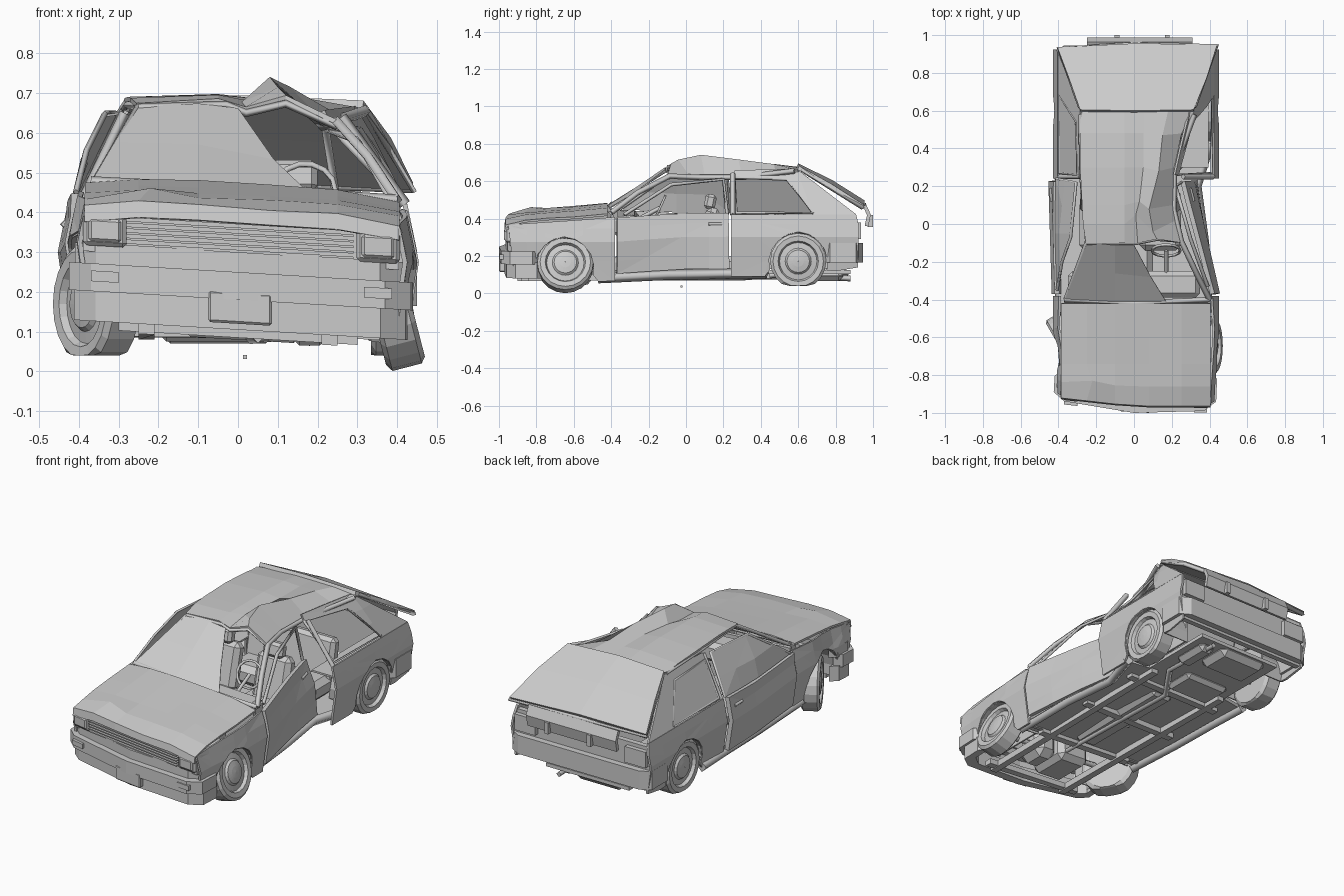
import bpy, bmesh, math, random
from mathutils import Vector, Matrix
random.seed(4)

def clamp(t):
    return max(0.0, min(1.0, t))

# Crash twist: the nose is rolled and its left corner is pushed back
def twist(p):
    x, y, z = p
    return Vector((x, y + 0.045 * clamp(-x / 0.4) * clamp((-y - 0.75) / 0.2), z - 0.06 * x * clamp(-y / 0.4)))

def finish(name, bm, thick=0, bent=True):
    for v in bm.verts:
        v.co = twist(v.co) if bent else v.co
    bmesh.ops.recalc_face_normals(bm, faces=bm.faces)
    me = bpy.data.meshes.new(name)
    bm.to_mesh(me)
    bm.free()
    ob = bpy.data.objects.new(name, me)
    bpy.context.collection.objects.link(ob)
    if thick:
        m = ob.modifiers.new("thickness", 'SOLIDIFY')
        m.thickness, m.offset = thick, 0

def sheet(name, rows, thick=0.012, bent=True, closed=False):
    bm = bmesh.new()
    g = [[bm.verts.new(p) for p in r] for r in rows]
    for a, b in zip(g, g[1:]):
        for i in range(len(a) - (not closed)):
            j = (i + 1) % len(a)
            bm.faces.new((a[i], a[j], b[j], b[i]))
    finish(name, bm, thick, bent)

def slab(name, outline, z0, z1):
    bm = bmesh.new()
    lo, hi = ([bm.verts.new((x, y, z)) for x, y in outline] for z in (z0, z1))
    bm.faces.new(lo), bm.faces.new(hi)
    for i in range(len(lo)):
        bm.faces.new((lo[i - 1], lo[i], hi[i], hi[i - 1]))
    finish(name, bm)

def box(name, x0, x1, y0, y1, z0, z1, bevel=0, tilt=0):
    bm = bmesh.new()
    bmesh.ops.create_cube(bm, size=1)
    bmesh.ops.scale(bm, vec=(x1 - x0, y1 - y0, z1 - z0), verts=bm.verts)
    if bevel:
        bmesh.ops.bevel(bm, geom=bm.edges[:], offset=bevel, segments=1, affect='EDGES')
    bm.transform(Matrix.Translation(((x0 + x1) / 2, (y0 + y1) / 2, (z0 + z1) / 2)) @ Matrix.Rotation(tilt, 4, 'X'))
    finish(name, bm)

def bar(name, pts, r, cyclic=False):
    cu = bpy.data.curves.new(name, 'CURVE')
    cu.dimensions, cu.bevel_depth, cu.bevel_resolution, cu.use_fill_caps = '3D', r, 0, True
    sp = cu.splines.new('POLY')
    sp.points.add(len(pts) - 1)
    sp.use_cyclic_u = cyclic
    for q, p in zip(sp.points, pts):
        q.co = (*twist(p), 1)
    bpy.context.collection.objects.link(bpy.data.objects.new(name, cu))

# Body width at a height, with the tumblehome above the belt line
def width(s, y, z):
    w = 0.395 + clamp((z - 0.1) / 0.2) * 0.03 - clamp((z - 0.3) / 0.12) * 0.025
    w -= max(0, z - 0.42) * 0.5 + 0.025 * clamp((-y - 0.6) / 0.3)
    return w + (0.02 if s > 0 else -0.002)

def shell(s, y, z):
    x = width(s, y, z)
    if s > 0:  # crushed right rear upper body
        x -= 0.09 * clamp((z - 0.42) / 0.2) * clamp((0.62 - y) / 0.35)
    elif y < -0.5:  # wrinkled left fender
        x -= 0.025 * math.exp(-((y + 0.7) / 0.07) ** 2)
    return s * x

def door_x(s, y, z):
    t = clamp((y + 0.38) / 0.6)
    if s > 0:  # right door folded into the cabin
        return width(s, y, z) - t * (0.09 + 0.07 * clamp((z - 0.1) / 0.3))
    return -(width(s, y, z) + 0.018 * t + 0.04 * clamp((z - 0.38) / 0.15) * clamp((0.26 - y) / 0.3))

def panel(name, outline, fx, s, thick=0.012, ys=(), zs=(0.2, 0.3, 0.37)):
    bm = bmesh.new()
    f = bm.faces.new([bm.verts.new((0, y, z)) for y, z in outline])
    f.normal_update()
    bmesh.ops.triangulate(bm, faces=[f])
    for co, no in [((0, y, 0), (0, 1, 0)) for y in ys] + [((0, 0, z), (0, 0, 1)) for z in zs]:
        bmesh.ops.bisect_plane(bm, geom=bm.verts[:] + bm.edges[:] + bm.faces[:], plane_co=co, plane_no=no)
    for v in bm.verts:
        v.co.x = fx(s, v.co.y, v.co.z)
    finish(name, bm, thick)

def arch(cy, r=0.16):
    return [(cy + r * math.cos(math.radians(a)), 0.165 + r * math.sin(math.radians(a))) for a in range(-15, 196, 21)]

# Body sides: fenders, quarters, pillars, doors and wheel wells on both sides
QUARTER_GLASS = [(0.27, 0.43), (0.26, 0.62), (0.54, 0.61), (0.68, 0.43)]
for s, n in ((1, "right"), (-1, "left")):
    panel(n + "_fender", [(-0.95, 0.39), (-0.38, 0.43), (-0.38, 0.09), (-0.47, 0.09)] + arch(-0.65) +
          [(-0.92, 0.13)], shell, s, ys=(-0.85, -0.75, -0.65, -0.55))
    panel(n + "_quarter", [(0.24, 0.09), (0.24, 0.42), (0.91, 0.42), (0.925, 0.36), (0.92, 0.14), (0.80, 0.12)]
          + arch(0.6) + [(0.42, 0.09)], shell, s, ys=(0.4, 0.6, 0.8))
    panel(n + "_rear_pillar", [(0.68, 0.42), (0.54, 0.61), (0.26, 0.62), (0.26, 0.655), (0.59, 0.665), (0.91, 0.42)],
          shell, s, ys=(0.4, 0.5), zs=(0.5, 0.58))
    bar(n + "_rear_window_trim", [(shell(s, y, z), y, z) for y, z in QUARTER_GLASS], 0.009, True)
    box(n + "_side_trim", *sorted((s * 0.25, s * 0.395)), 0.3, 0.88, 0.325, 0.335)
    for cy in (-0.65, 0.6):
        sheet(n + "_wheel_well", [[(shell(s, y, z), y, z) for y, z in arch(cy)],
                                  [(s * 0.26, y, z) for y, z in arch(cy)]], 0.006)
        box(n + "_well_wall", s * 0.265 - 0.005, s * 0.265 + 0.005, cy - 0.155, cy + 0.155, 0.13, 0.32)
    panel(n + "_door", [(-0.37, 0.13), (-0.37, 0.425), (0.225, 0.425), (0.23, 0.13)], door_x, s, 0.025, ys=(-0.2, 0, 0.12))
    bar(n + "_door_handle", [(door_x(s, y, 0.37) + s * 0.012, y, 0.37) for y in (0.12, 0.19)], 0.01)
    k = s > 0
    bar(n + "_sill", [(s * 0.39, -0.47, 0.105), (s * (0.39 - 0.02 * k), -0.1, 0.105),
                      (s * (0.39 - 0.06 * k), 0.2, 0.105), (s * 0.40, 0.43, 0.105)], 0.028)

# Left glazing and the door frame leaning outwards
FRAME = [(-0.35, 0.43), (-0.07, 0.645), (0.22, 0.65), (0.24, 0.43)]
panel("left_door_glass", FRAME, door_x, -1, 0.006, ys=(-0.05, 0.1), zs=(0.53,))
bar("left_door_frame", [(door_x(-1, y, z), y, z) for y, z in FRAME[:1] + [(-0.2, 0.545)] + FRAME[1:]], 0.008)
panel("left_quarter_glass", QUARTER_GLASS, shell, -1, 0.006, zs=(0.53,))
for name, pts, r in (
    ("left_roof_rail", [(-0.365, -0.4, 0.45), (-0.25, -0.09, 0.665), (-0.28, 0.25, 0.67), (-0.285, 0.58, 0.66)], 0.01),
    ("left_door_post", [(-0.395, 0.25, 0.42), (-0.285, 0.25, 0.65)], 0.013),
    # Crushed right pillars and rail, headers
    ("right_roof_rail", [(0.40, -0.4, 0.455), (0.33, -0.26, 0.55), (0.25, -0.09, 0.63), (0.21, 0.08, 0.62),
                         (0.215, 0.3, 0.62), (0.32, 0.58, 0.655)], 0.015),
    ("right_door_frame", [(0.39, -0.33, 0.44), (0.30, -0.08, 0.585), (0.22, 0.2, 0.61), (0.25, 0.22, 0.42)], 0.01),
    ("right_door_post", [(0.42, 0.25, 0.42), (0.26, 0.25, 0.64)], 0.015),
    ("roof_header", [(-0.25, -0.1, 0.66), (-0.03, -0.1, 0.67), (0.02, -0.1, 0.65), (0.12, -0.08, 0.675), (0.25, -0.09, 0.62)], 0.01),
    ("windscreen_base", [(-0.37, -0.4, 0.455), (0.0, -0.42, 0.458), (0.40, -0.4, 0.455)], 0.014),
    ("hatch_lip", [(-0.285, 0.62, 0.66), (-0.40, 0.93, 0.468), (0, 0.955, 0.475), (0.44, 0.945, 0.458), (0.32, 0.62, 0.66)], 0.012),
    # Pipes and axles
    ("exhaust_pipe", [(0.05, -0.5, 0.09), (0.03, 0.3, 0.085), (0.17, 0.5, 0.1), (0.18, 0.88, 0.08)], 0.016),
    ("rear_axle", [(-0.34, 0.6, 0.165), (0.34, 0.6, 0.165)], 0.022),
    ("front_axle", [(-0.33, -0.63, 0.15), (0.34, -0.65, 0.16)], 0.018),
    ("steering_column", [(0.17, -0.3, 0.38), (0.17, -0.14, 0.46)], 0.012)):
    bar(name, pts, r)
bar("steering_wheel", [(0.17 + 0.075 * math.cos(a), -0.14 + 0.03 * math.sin(a), 0.46 + 0.065 * math.sin(a))
                       for a in (math.tau * i / 14 for i in range(14))], 0.008, True)

# Roof buckled up along the right side, and the broken windscreen
sheet("roof", [
    [(-0.255, -0.1, 0.665), (-0.05, -0.1, 0.68), (0.02, -0.1, 0.66), (0.12, -0.08, 0.69), (0.25, -0.1, 0.63)],
    [(-0.27, 0.0, 0.682), (-0.05, 0.0, 0.69), (0.01, 0.05, 0.672), (0.1, -0.04, 0.71), (0.22, 0.02, 0.62)],
    [(-0.275, 0.1, 0.685), (-0.05, 0.1, 0.69), (0.03, 0.12, 0.675), (0.08, 0.08, 0.735), (0.20, 0.1, 0.625)],
    [(-0.285, 0.3, 0.682), (-0.05, 0.3, 0.692), (0.05, 0.3, 0.68), (0.13, 0.28, 0.71), (0.21, 0.3, 0.625)],
    [(-0.285, 0.48, 0.672), (-0.05, 0.48, 0.685), (0.05, 0.48, 0.68), (0.15, 0.47, 0.685), (0.25, 0.48, 0.64)],
    [(-0.285, 0.6, 0.655), (-0.05, 0.6, 0.67), (0.05, 0.6, 0.67), (0.18, 0.6, 0.667), (0.32, 0.6, 0.655)]])
sheet("windscreen", [
    [(-0.365, -0.4, 0.46), (-0.1, -0.41, 0.465), (0.17, -0.41, 0.465)],
    [(-0.31, -0.25, 0.562), (-0.1, -0.26, 0.565), (0.09, -0.28, 0.535)],
    [(-0.255, -0.1, 0.66), (-0.1, -0.11, 0.67), (0.0, -0.11, 0.66)]], 0.006)

# Hood with small dents
rows = []
for y, z in ((-0.965, 0.375), (-0.96, 0.408), (-0.86, 0.427), (-0.74, 0.438), (-0.6, 0.45), (-0.42, 0.466)):
    rows.append([(x, y, z + random.uniform(-0.004, 0.004) - (0.02 if abs(x) > 0.3 else 0))
                 for x in (-0.385, -0.25, -0.1, 0.08, 0.25, 0.405)])
rows[2][1] = (-0.22, -0.84, 0.442)
sheet("hood", rows)

# Hatch standing slightly open, with drooping lower gate
sheet("hatch", [
    [(-0.285, 0.6, 0.675), (0, 0.595, 0.685), (0.315, 0.6, 0.672)],
    [(-0.345, 0.77, 0.582), (0, 0.775, 0.597), (0.385, 0.77, 0.577)],
    [(-0.405, 0.93, 0.475), (0, 0.95, 0.487), (0.44, 0.945, 0.465)]], 0.022)
sheet("hatch_lower_gate", [[(x, y, z) for x in (-0.25, 0.03, 0.31)]
                           for y, z in ((0.955, 0.47), (0.978, 0.42), (0.965, 0.36))], 0.02)

# Bumpers and valance as wrapped bands
NOSE = [(-0.42, -0.82), (-0.425, -0.93), (-0.37, -0.98), (0, -1.0), (0.37, -0.99), (0.435, -0.94), (0.44, -0.82)]
TAIL = [(-0.425, 0.77), (-0.425, 0.91), (-0.37, 0.945), (0.39, 0.945), (0.45, 0.91), (0.45, 0.77)]
for name, line, k, z0, z1 in (("front_bumper", NOSE, 1, 0.18, 0.25), ("front_valance", NOSE, 0.97, 0.105, 0.19),
                              ("front_panel", NOSE, 0.965, 0.24, 0.30), ("rear_bumper", TAIL, 1, 0.165, 0.27)):
    inner = [(x * 0.9, y * 0.95) for x, y in reversed(line)]
    slab(name, [(x * k, y * k) for x, y in line] + [(x * k, y * k) for x, y in inner], z0, z1)

# Grille and lamps
for i in range(6):
    box("grille_slat", -0.28, 0.29, -0.968, -0.94, 0.300 + i * 0.014, 0.306 + i * 0.014)
for x in (-0.335, 0.352):
    box("headlight_rim", x - 0.055, x + 0.055, -0.967, -0.93, 0.295, 0.375, 0.01)
    box("headlight_lens", x - 0.042, x + 0.042, -0.974, -0.95, 0.305, 0.365, 0.008)
    box("front_indicator", x - 0.035, x + 0.035, -0.997, -0.95, 0.205, 0.232)
for x in (-0.09, 0.175):
    box("gate_lamp", x - 0.012, x + 0.012, 0.97, 1.0, 0.355, 0.42)
for x in (-0.335, 0.355):
    box("tail_lamp", x - 0.065, x + 0.065, 0.9, 0.935, 0.29, 0.38)
box("grille_back", -0.39, 0.405, -0.945, -0.92, 0.28, 0.385)
box("number_plate", -0.075, 0.085, -1.0, -0.965, 0.12, 0.2, 0.006)
box("tail_panel", -0.405, 0.425, 0.88, 0.91, 0.15, 0.40)
box("loose_bolt", 0.013, 0.023, -0.03, -0.02, 0.032, 0.042)

# Floor and underside
slab("floor", [(0.38, -0.45), (0.33, 0.2), (0.39, 0.42), (0.26, 0.44), (0.26, 0.88), (-0.26, 0.88),
               (-0.26, 0.44), (-0.38, 0.42), (-0.38, -0.45)], 0.105, 0.125)
for x in (-0.23, 0.23):
    box("chassis_rail", x - 0.02, x + 0.02, -0.9, 0.45, 0.08, 0.115)
for y in (-0.86, -0.42, -0.05, 0.32):
    box("cross_member", -0.3, 0.3, y - 0.02, y + 0.02, 0.085, 0.115)
for name, x0, x1, y0, y1, z0, z1, b in (
    ("engine", -0.15, 0.05, -0.8, -0.55, 0.08, 0.34, 0.03), ("gearbox", 0.04, 0.18, -0.76, -0.58, 0.08, 0.24, 0.04),
    ("tunnel_shield", -0.06, 0.1, -0.4, 0.28, 0.09, 0.2, 0.03), ("fuel_tank", -0.2, 0.08, 0.36, 0.55, 0.075, 0.12, 0.02),
    ("spare_wheel_tub", -0.2, 0.1, 0.66, 0.87, 0.07, 0.14, 0.03), ("muffler", 0.13, 0.23, 0.62, 0.84, 0.065, 0.12, 0.025)):
    box(name, x0, x1, y0, y1, z0, z1, b)

# Cabin
box("bulkhead", -0.37, 0.39, -0.42, -0.40, 0.1, 0.43)
box("dashboard", -0.35, 0.35, -0.39, -0.25, 0.32, 0.43, 0.025)
box("rear_bench", -0.27, 0.27, 0.28, 0.48, 0.14, 0.25, 0.03)
box("rear_backrest", -0.27, 0.27, 0.45, 0.52, 0.2, 0.44, 0.02, -0.2)
for x in (-0.18, 0.14):
    box("seat_cushion", x - 0.11, x + 0.11, -0.14, 0.13, 0.14, 0.24, 0.03)
    box("seat_back", x - 0.105, x + 0.105, 0.08, 0.16, 0.2, 0.46, 0.025, -0.25)
    box("headrest", x - 0.06, x + 0.06, 0.1, 0.16, 0.45, 0.53, 0.015, -0.2)

# Wheels: lathed about their own bent axles; three tyres are flat underneath
RIM = ((-0.05, 0.001), (-0.05, 0.13), (-0.038, 0.15), (0.038, 0.15), (0.05, 0.135), (0.048, 0.108),
       (0.03, 0.1), (0.034, 0.07), (0.045, 0.06), (0.05, 0.03), (0.052, 0.001))
for name, centre, axis, flat in (
    ("front_left_wheel", (-0.355, -0.62, 0.17), (-0.87, -0.5, 0), 0.04),
    ("front_right_wheel", (0.388, -0.645, 0.156), (0.97, 0, 0.25), 0.0),
    ("rear_left_wheel", (-0.36, 0.6, 0.172), (-1, 0, 0), 0.04), ("rear_right_wheel", (0.385, 0.6, 0.172), (1, 0, 0), 0.04)):
    a = Vector(axis).normalized()
    u = a.cross((0, 0, 1)).normalized()
    rings = [[Vector(centre) + a * t + (u * math.cos(w) + a.cross(u) * math.sin(w)) * r
              for w in (math.tau * i / 20 for i in range(20))] for t, r in RIM]
    sheet(name, [[(p.x, p.y, max(p.z, flat)) for p in ring] for ring in rings], 0, False, True)
